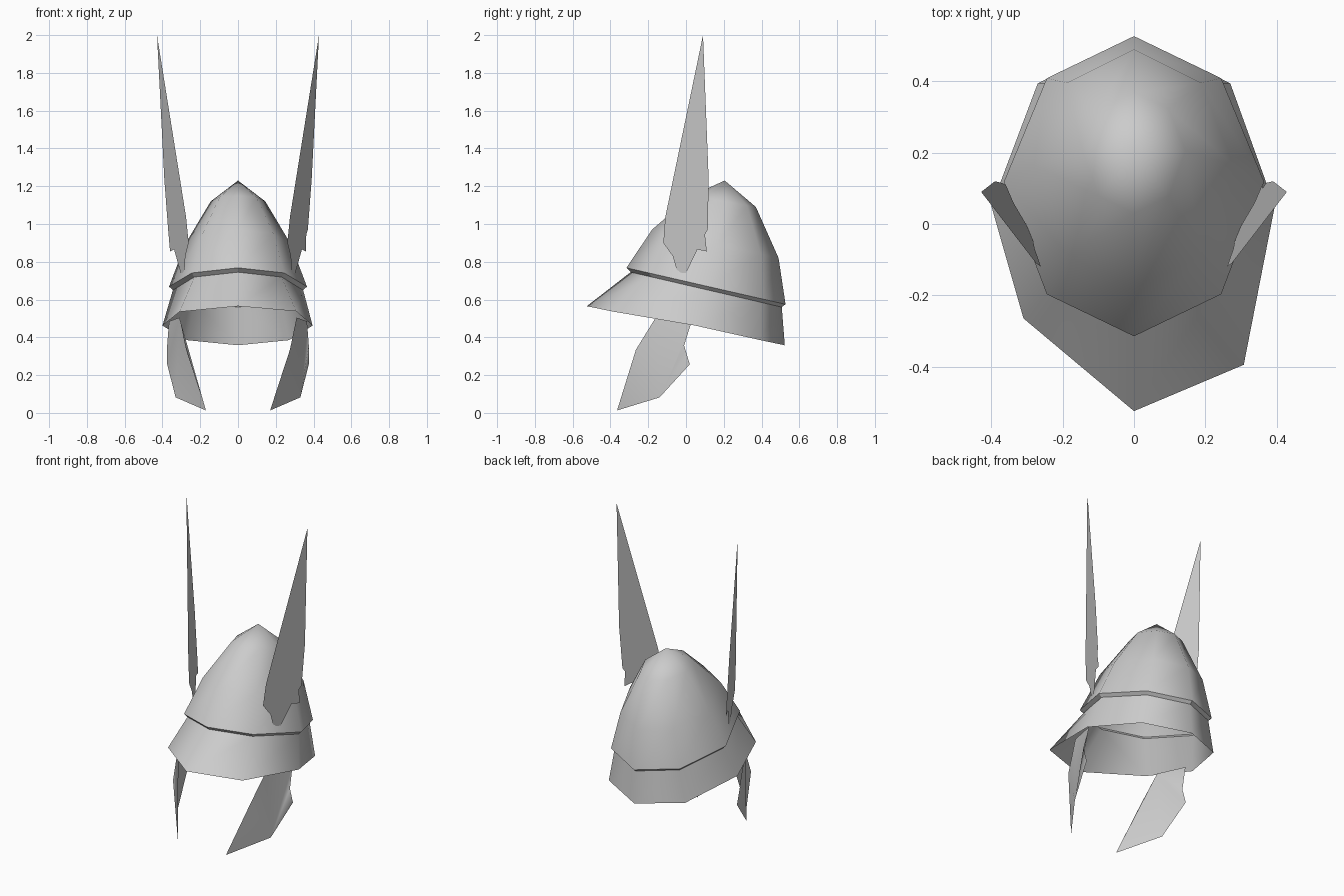
import bpy
import bmesh
from mathutils import Vector

cube = bpy.data.objects.get("Cube")
if cube:
    bpy.data.objects.remove(cube, do_unlink=True)

steel = bpy.data.materials.new("grey steel")
steel.use_nodes = True
GREY = (0.6, 0.6, 0.6, 1)
steel.diffuse_color = GREY
steel.node_tree.nodes["Principled BSDF"].inputs["Base Color"].default_value = GREY

# Eight-sided plan, as fractions of half width and half length, from the front
PLAN = [(0, -1), (0.67, -0.72), (1, 0.03), (0.67, 0.72),
        (0, 1), (-0.67, 0.72), (-1, 0.03), (-0.67, -0.72)]


def ring(width, front, back):
    """Tilted octagon; front and back are (y, z) of its two ends."""
    front, back = Vector(front), Vector(back)
    points = []
    for px, py in PLAN:
        y, z = front.lerp(back, (py + 1) / 2)
        points.append((px * width, y, z))
    return points


def finish(name, bm, smooth):
    bmesh.ops.recalc_face_normals(bm, faces=bm.faces)
    for face in bm.faces:
        face.smooth = smooth
    mesh = bpy.data.meshes.new(name)
    bm.to_mesh(mesh)
    bm.free()
    mesh.materials.append(steel)
    obj = bpy.data.objects.new(name, mesh)
    bpy.context.collection.objects.link(obj)
    return obj


def loft(name, rings, apex=None, smooth=True):
    bm = bmesh.new()
    loops = [[bm.verts.new(p) for p in r] for r in rings]
    for low, high in zip(loops, loops[1:]):
        for i in range(len(low)):
            j = (i + 1) % len(low)
            bm.faces.new((low[i], low[j], high[j], high[i]))
    if apex:
        top = bm.verts.new(apex)
        last = loops[-1]
        for i in range(len(last)):
            bm.faces.new((last[i], last[(i + 1) % len(last)], top))
    return finish(name, bm, smooth)


def sheet(name, points, side):
    bm = bmesh.new()
    bm.faces.new([bm.verts.new((side * x, y, z)) for x, y, z in points])
    bmesh.ops.triangulate(bm, faces=bm.faces)
    return finish(name, bm, True)


# Dome
dome_edge = ring(0.365, (-0.315, 0.768), (0.527, 0.575))
loft("dome", [dome_edge,
              ring(0.28, (-0.18, 0.97), (0.49, 0.82)),
              ring(0.145, (0.03, 1.15), (0.37, 1.09))],
     apex=(0, 0.205, 1.23))

# Undercut lip below the dome
lip_edge = ring(0.345, (-0.293, 0.745), (0.507, 0.56))
loft("dome_lip", [dome_edge, lip_edge], smooth=False)

# Flared brim, with one front corner swept further back
brim_edge = [(0, -0.525, 0.565), (0.308, -0.395, 0.538), (0.395, 0.05, 0.462),
             (0.27, 0.395, 0.385), (0, 0.523, 0.358), (-0.27, 0.395, 0.385),
             (-0.4, 0.05, 0.462), (-0.31, -0.265, 0.535)]
loft("brim", [brim_edge, lip_edge])

# Wing outline in side elevation (y, z), laid on a leaning plane
WING = [(0.09, 2.0), (-0.11, 1.035), (-0.12, 0.9), (-0.07, 0.83),
        (-0.05, 0.76), (-0.025, 0.74), (0, 0.74), (0.06, 0.865),
        (0.11, 0.855), (0.1, 0.945), (0.115, 0.97), (0.12, 1.235)]
wing = [(0.253 + 0.442 * y + 0.068 * z, y, z) for y, z in WING]

# Curved cheek guard
CHEEK = [(0.31, -0.16, 0.505), (0.275, -0.265, 0.335), (0.17, -0.365, 0.013),
         (0.33, -0.14, 0.082), (0.375, 0.02, 0.257), (0.375, -0.01, 0.357),
         (0.365, 0.03, 0.485)]

for label, side in (("left", 1), ("right", -1)):
    sheet(label + "_wing", wing, side)
    sheet(label + "_cheek_guard", CHEEK, side)
